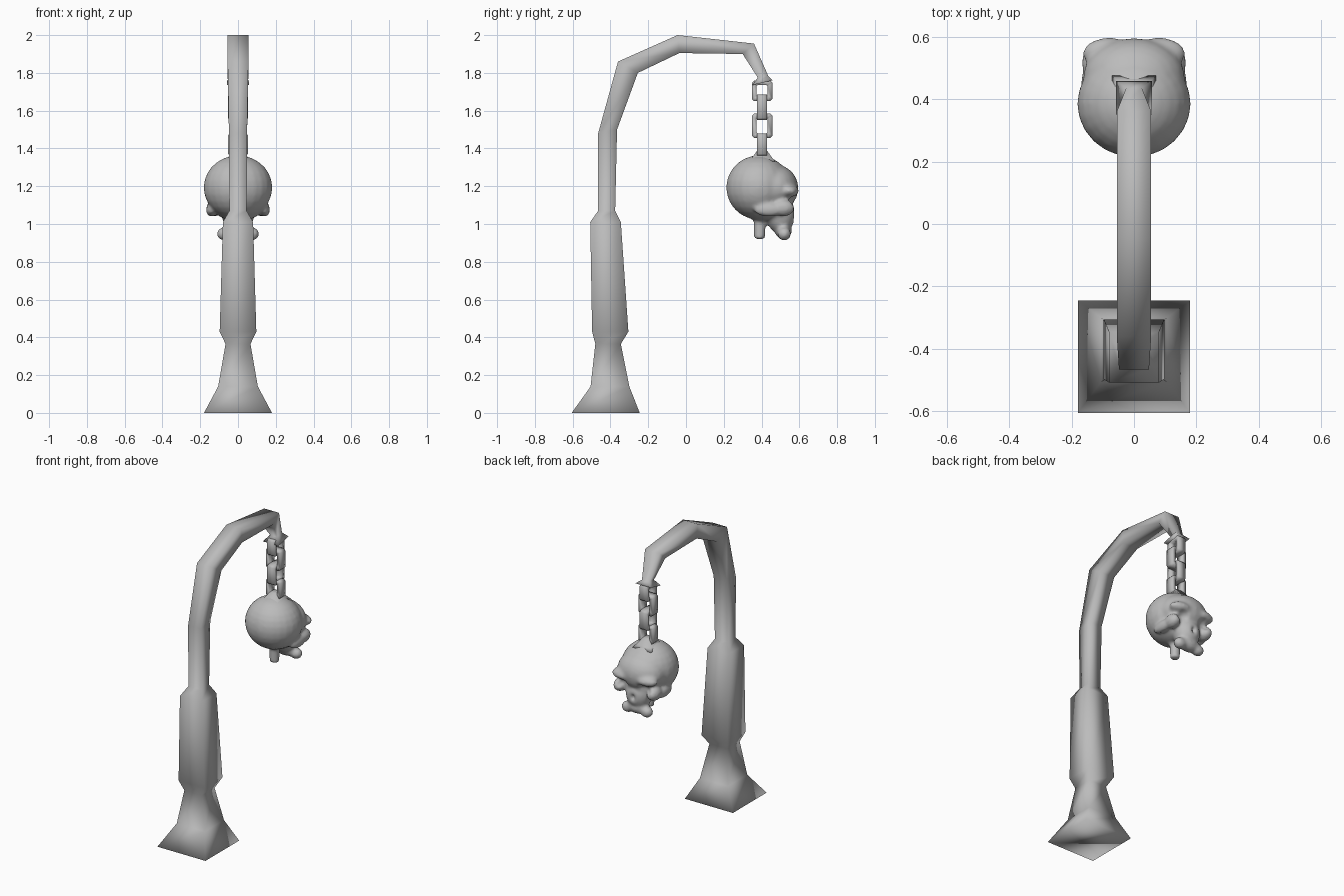
import bpy, bmesh, math
from mathutils import Matrix, Vector

if "Cube" in bpy.data.objects:
    bpy.data.objects.remove(bpy.data.objects["Cube"])

grey = bpy.data.materials.new("stone grey")
grey.diffuse_color = (0.5, 0.5, 0.5, 1)
grey.use_nodes = True
grey.node_tree.nodes["Principled BSDF"].inputs["Base Color"].default_value = grey.diffuse_color


def finish(name, bm, smooth=True):
    bmesh.ops.recalc_face_normals(bm, faces=bm.faces)
    me = bpy.data.meshes.new(name)
    bm.to_mesh(me)
    bm.free()
    me.materials.append(grey)
    for p in me.polygons:
        p.use_smooth = smooth
    ob = bpy.data.objects.new(name, me)
    bpy.context.collection.objects.link(ob)
    return ob


def loft(name, rings):
    """Square tube; ring = outer (y, z), inner (y, z), half width in x."""
    bm = bmesh.new()
    prev = None
    for (oy, oz), (iy, iz), w in rings:
        cur = [bm.verts.new(c) for c in
               ((-w, oy, oz), (w, oy, oz), (w, iy, iz), (-w, iy, iz))]
        if prev:
            for i in range(4):
                j = (i + 1) % 4
                bm.faces.new((prev[i], prev[j], cur[j], cur[i]))
        else:
            bm.faces.new(cur[::-1])
        prev = cur
    bm.faces.new(prev)
    return finish(name, bm)


# Post with flared foot, thick sleeve, bent arm and flared tip
loft("lamp_post", [
    ((-0.605, 0.0), (-0.245, 0.0), 0.18),
    ((-0.505, 0.14), (-0.30, 0.14), 0.105),
    ((-0.48, 0.365), (-0.345, 0.365), 0.066),
    ((-0.497, 0.43), (-0.305, 0.43), 0.097),
    ((-0.507, 1.01), (-0.345, 1.01), 0.08),
    ((-0.465, 1.07), (-0.375, 1.07), 0.046),
    ((-0.465, 1.48), (-0.365, 1.50), 0.048),
    ((-0.36, 1.86), (-0.255, 1.80), 0.055),
    ((-0.045, 2.0), (-0.035, 1.905), 0.055),
    ((0.36, 1.955), (0.30, 1.90), 0.055),
    ((0.435, 1.785), (0.38, 1.775), 0.025),
    ((0.458, 1.76), (0.35, 1.735), 0.058),
])


# Chain of flat eight-sided links, alternating direction
def link(name, z0, z1, turned):
    bm = bmesh.new()
    zc, h, w, t, d = (z0 + z1) / 2, (z1 - z0) / 2, 0.054, 0.025, 0.027

    def outline(a, b, c, x):
        pts = [(a, b - c), (a - c, b), (c - a, b), (-a, b - c),
               (-a, c - b), (c - a, -b), (a - c, -b), (a, c - b)]
        return [bm.verts.new((x, p, q)) for p, q in pts]
    loops = [outline(w, h, 0.012, -d), outline(w, h, 0.012, d),
             outline(w - t, h - t, 0.006, d), outline(w - t, h - t, 0.006, -d)]
    for k in range(4):
        a, b = loops[k], loops[(k + 1) % 4]
        for i in range(8):
            j = (i + 1) % 8
            bm.faces.new((a[i], a[j], b[j], b[i]))
    rot = Matrix.Rotation(math.pi / 2 if turned else 0, 4, 'Z')
    bm.transform(Matrix.Translation((0, 0.403, zc)) @ rot)
    return finish(name, bm)


for n, (z0, z1) in enumerate([(1.65, 1.76), (1.55, 1.685),
                              (1.455, 1.585), (1.36, 1.48)]):
    link("chain_link_%d" % (n + 1), z0, z1, n % 2 == 1)

# Square cap holding the chain
loft("skull_cap", [
    ((0.335, 1.33), (0.475, 1.33), 0.07),
    ((0.35, 1.352), (0.455, 1.352), 0.052),
    ((0.378, 1.39), (0.428, 1.39), 0.026),
])


def blob(bm, c, r, mirror=False):
    for s in ((1, -1) if mirror else (1,)):
        m = Matrix.Translation((c[0] * s, c[1], c[2])) @ Matrix.Diagonal((*r, 1))
        bmesh.ops.create_uvsphere(bm, u_segments=24, v_segments=14, radius=1, matrix=m)


# Eye and nose hollows
bm = bmesh.new()
blob(bm, (0.085, 0.60, 1.115), (0.055, 0.065, 0.04), True)
blob(bm, (0, 0.59, 1.045), (0.022, 0.035, 0.03))
hollows = finish("hollow_cutter", bm)
hollows.hide_render = True
hollows.hide_viewport = False
hollows.display_type = 'WIRE'

# Skull body fused from rounded masses
bm = bmesh.new()
blob(bm, (0, 0.385, 1.193), (0.182, 0.172, 0.170))          # cranium
blob(bm, (0, 0.47, 1.19), (0.163, 0.125, 0.125))            # forehead
blob(bm, (0.08, 0.545, 1.175), (0.085, 0.052, 0.036), True)  # brows
blob(bm, (0.125, 0.515, 1.085), (0.042, 0.06, 0.045), True)  # cheekbones
blob(bm, (0.14, 0.44, 1.075), (0.03, 0.08, 0.036), True)     # side arches
blob(bm, (0, 0.42, 1.09), (0.13, 0.14, 0.075))              # underside
blob(bm, (0, 0.50, 1.05), (0.085, 0.078, 0.10))             # snout
blob(bm, (0.07, 0.52, 0.948), (0.042, 0.036, 0.036), True)   # jaw corners
blob(bm, (0, 0.515, 0.965), (0.085, 0.045, 0.045))          # jaw
bmesh.ops.create_cone(bm, cap_ends=True, segments=12, radius1=0.03, radius2=0.034,
                      depth=0.16, matrix=Matrix.Translation((0, 0.39, 1.0)))  # neck stub
skull = finish("skull", bm)


def remesh(size):
    m = skull.modifiers.new("fuse", 'REMESH')
    m.mode, m.voxel_size, m.use_smooth_shade = 'VOXEL', size, True


remesh(0.009)
cut = skull.modifiers.new("hollows", 'BOOLEAN')
cut.operation, cut.object = 'DIFFERENCE', hollows
remesh(0.009)
sm = skull.modifiers.new("soften", 'SMOOTH')
sm.factor, sm.iterations = 0.5, 5
